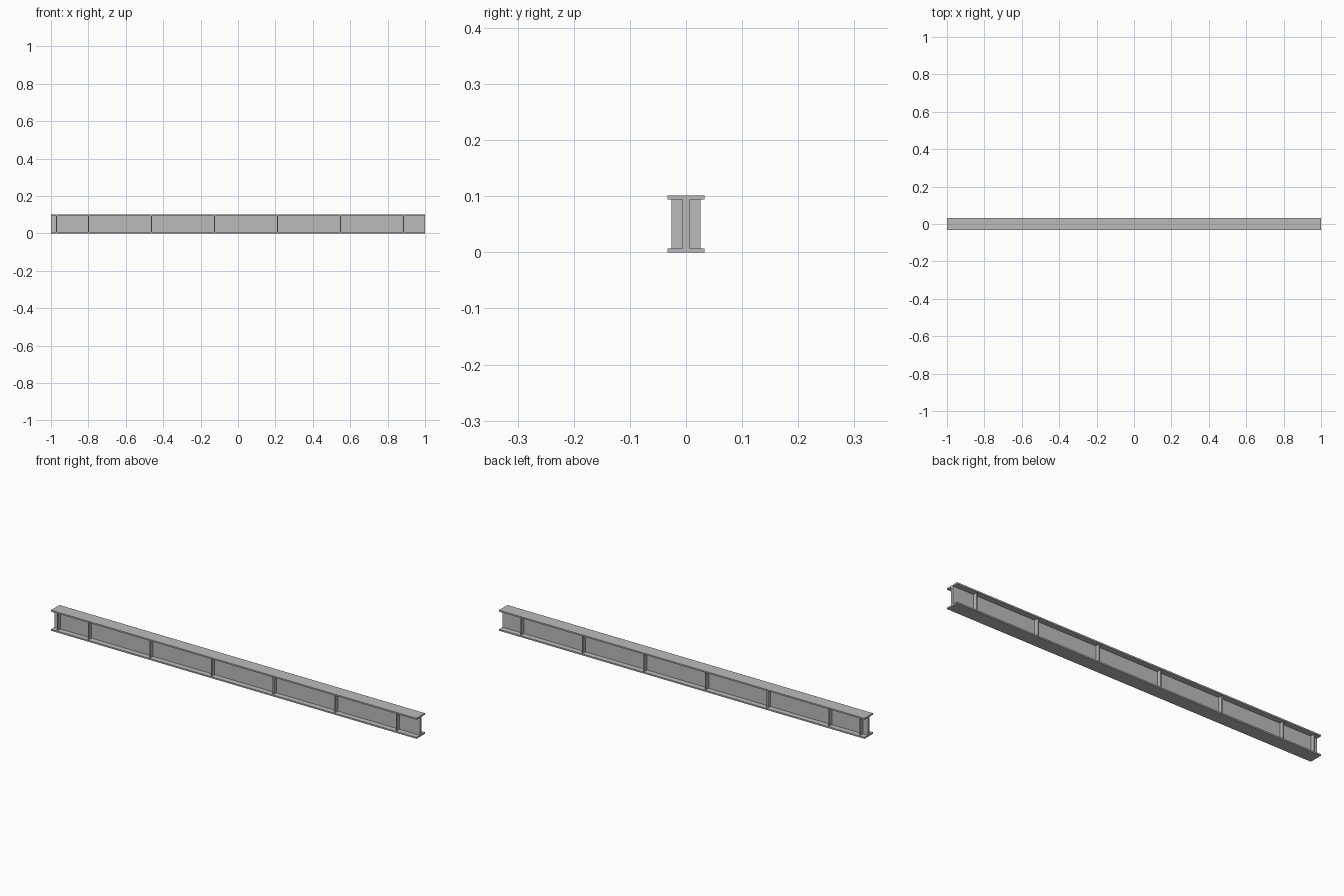
import bpy
import bmesh

if "Cube" in bpy.data.objects:
    bpy.data.objects.remove(bpy.data.objects["Cube"])

steel = bpy.data.materials.new("steel grey")
steel.diffuse_color = (0.5, 0.5, 0.5, 1)
steel.use_nodes = True
steel.node_tree.nodes["Principled BSDF"].inputs["Base Color"].default_value = steel.diffuse_color

HEIGHT, FLANGE, HALF_W, HALF_WEB = 0.1016, 0.0072, 0.0333, 0.0063
STIFF_Y, STIFF_T = 0.0262, 0.006


def finish(name, bm):
    bmesh.ops.recalc_face_normals(bm, faces=bm.faces)
    mesh = bpy.data.meshes.new(name)
    bm.to_mesh(mesh)
    bm.free()
    mesh.materials.append(steel)
    obj = bpy.data.objects.new(name, mesh)
    bpy.context.collection.objects.link(obj)
    return obj


# I-beam: extruded cross-section
half = [(HALF_W, 0), (HALF_W, FLANGE), (HALF_WEB, FLANGE),
        (HALF_WEB, HEIGHT - FLANGE), (HALF_W, HEIGHT - FLANGE), (HALF_W, HEIGHT)]
profile = half + [(-y, z) for y, z in reversed(half)]
bm = bmesh.new()
face = bm.faces.new([bm.verts.new((-1, y, z)) for y, z in profile])
ext = bmesh.ops.extrude_face_region(bm, geom=[face], use_keep_orig=True)
bmesh.ops.translate(bm, vec=(2, 0, 0),
                    verts=[g for g in ext["geom"] if isinstance(g, bmesh.types.BMVert)])
finish("i_beam", bm)

# Stiffener plates on both sides of the web
positions = [-0.97] + [-0.8 + 0.337 * i for i in range(6)]
for i, x in enumerate(positions):
    for side, s in (("front", -1), ("back", 1)):
        bm = bmesh.new()
        bmesh.ops.create_cube(bm, size=1)
        bmesh.ops.scale(bm, vec=(STIFF_T, STIFF_Y - HALF_WEB, HEIGHT - 2 * FLANGE), verts=bm.verts)
        bmesh.ops.translate(bm, vec=(x, s * (STIFF_Y + HALF_WEB) / 2, HEIGHT / 2), verts=bm.verts)
        finish(f"stiffener_{side}_{i + 1}", bm)
